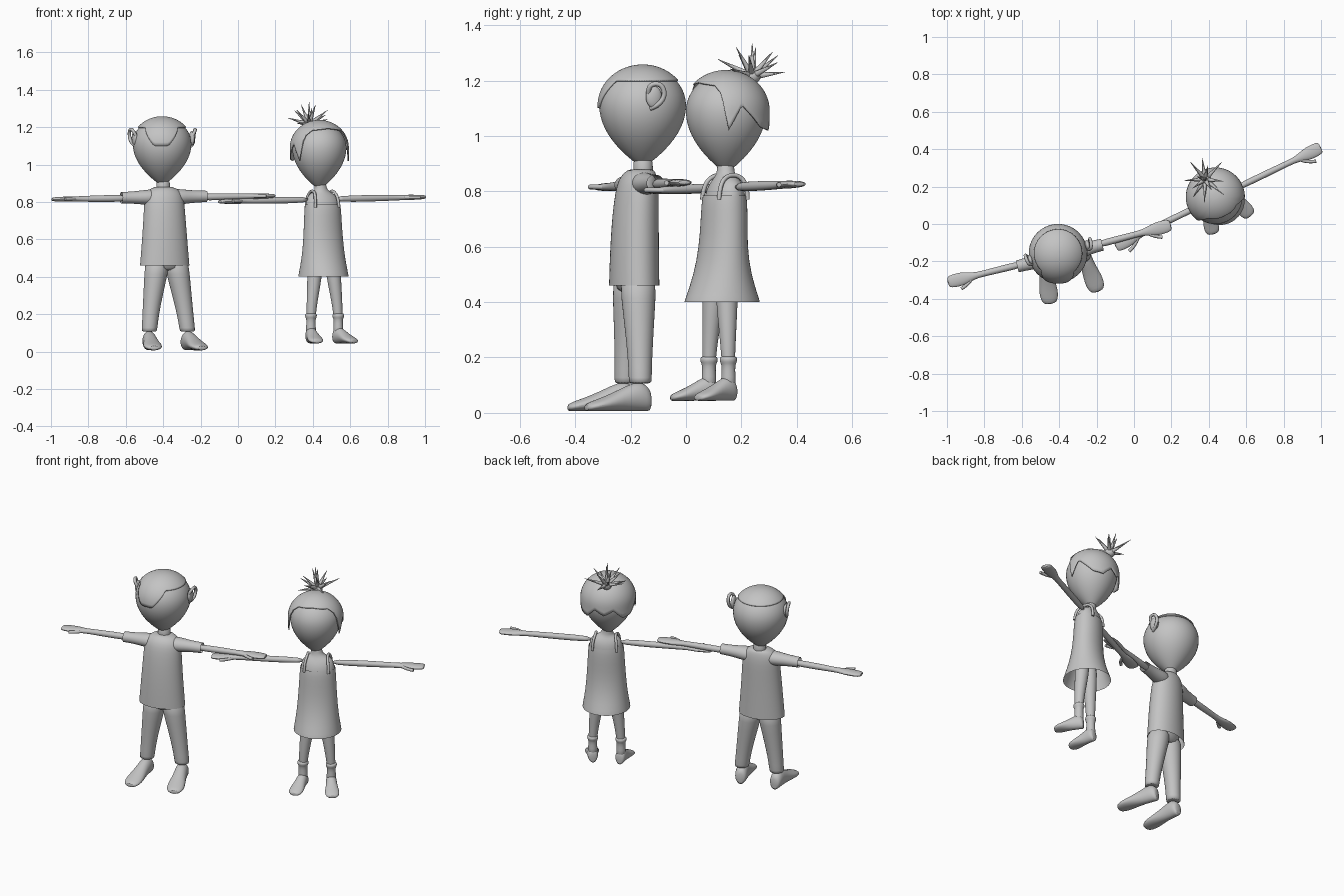
import bpy, bmesh, math, random
from mathutils import Matrix, Vector

if "Cube" in bpy.data.objects:
    bpy.data.objects.remove(bpy.data.objects["Cube"])

random.seed(4)
grey = bpy.data.materials.new("plain_grey")
grey.diffuse_color = (0.55, 0.55, 0.55, 1)
grey.use_nodes = True
grey.node_tree.nodes["Principled BSDF"].inputs["Base Color"].default_value = grey.diffuse_color
frame = Matrix()          # placement of the figure being built


def finish(name, bm, local=Matrix(), subsurf=0, angle=50):
    bmesh.ops.recalc_face_normals(bm, faces=bm.faces)
    me = bpy.data.meshes.new(name)
    bm.to_mesh(me)
    bm.free()
    ob = bpy.data.objects.new(name, me)
    bpy.context.collection.objects.link(ob)
    me.materials.append(grey)
    ob.matrix_world = frame @ local
    if subsurf:
        ob.modifiers.new("smooth", 'SUBSURF').levels = subsurf
        ob.modifiers["smooth"].render_levels = subsurf
    bpy.context.view_layer.objects.active = ob
    ob.select_set(True)
    bpy.ops.object.shade_smooth_by_angle(angle=math.radians(angle))
    ob.select_set(False)
    return ob


def bridge(bm, rings, closed=True):
    for p, q in zip(rings, rings[1:]):
        n = len(p)
        for i in range(n if closed else n - 1):
            j = (i + 1) % n
            bm.faces.new((p[i], p[j], q[j], q[i]))


def loft(name, axis, rows, n=16, caps=(True, True), local=Matrix(), subsurf=1):
    """Ellipse rings along an axis; row = (t, centre a, centre b, radius a, radius b)."""
    bm = bmesh.new()
    rings = []
    for t, a, b, ra, rb in rows:
        ring = []
        for i in range(n):
            w = math.tau * i / n
            u, v = a + ra * math.cos(w), b + rb * math.sin(w)
            ring.append(bm.verts.new({'x': (t, u, v), 'y': (u, t, v), 'z': (u, v, t)}[axis]))
        rings.append(ring)
    bridge(bm, rings)
    for cap, ring in zip(caps, (rings[0], rings[-1])):
        if cap:
            bm.faces.new(ring)
    return finish(name, bm, local, subsurf)


def tube(name, pts, radius, n=8, local=Matrix()):
    cu = bpy.data.curves.new(name, 'CURVE')
    cu.dimensions = '3D'
    cu.bevel_depth, cu.bevel_resolution, cu.use_fill_caps = radius, 2, True
    sp = cu.splines.new('NURBS')
    sp.points.add(len(pts) - 1)
    for p, co in zip(sp.points, pts):
        p.co = (*co, 1)
    sp.use_endpoint_u, sp.order_u = True, 3
    cu.materials.append(grey)
    ob = bpy.data.objects.new(name, cu)
    bpy.context.collection.objects.link(ob)
    ob.matrix_world = frame @ local


def ball(name, centre, size, local=Matrix()):
    bm = bmesh.new()
    bmesh.ops.create_uvsphere(bm, u_segments=20, v_segments=12, radius=1)
    bmesh.ops.transform(bm, matrix=Matrix.Translation(centre) @ local @ Matrix.Diagonal((*size, 1)), verts=bm.verts)
    finish(name, bm)


# head outline: round above the widest height, tapering to the neck below
def head_radius(z, R, mid, top, low):
    if z >= mid:
        return R * math.sqrt(max(0, 1 - ((z - mid) / (top - mid)) ** 2))
    return R * max(0, 1 - ((mid - z) / (mid - low)) ** 2) ** 0.95


def head(name, R, mid, top, low, cx, cy):
    rows = []
    for i in range(1, 28):
        z = low + (top - low) * (1 - math.cos(math.pi * i / 28)) / 2
        r = head_radius(z, R, mid, top, low)
        rows.append((z, cx, cy, r, r))
    loft(name, 'z', rows, 36, subsurf=0)


def hair(name, border, R, mid, top, cx, cy, n=90, steps=16):
    """Shell over the head, cut at border(angle from the front); locks hang straight."""
    bm = bmesh.new()
    rings = []
    for k in range(1, steps + 1):
        ring = []
        for i in range(n):
            a = -180 + 360 * i / n
            z = top - (top - border(a)) * (k / steps) ** 2
            r = head_radius(max(z, mid), R, mid, top, 0)
            w = math.radians(a)
            ring.append(bm.verts.new((cx + r * math.sin(w), cy - r * math.cos(w), z)))
        rings.append(ring)
    bridge(bm, rings)
    bm.faces.new(rings[0])
    ob = finish(name, bm)
    ob.modifiers.new("thickness", 'SOLIDIFY').thickness = 0.006


def limbs(who, arm_start, z, tilt, arm_r, reach, foot_spec, leg_rows, arm_y):
    for s, side in ((-1, "left"), (1, "right")):
        # arm with flat hand
        prof = [(arm_start, arm_r, arm_r), (0.3, arm_r, arm_r), (0.43, arm_r * .85, arm_r * .85),
                (0.47, .018, .014), (0.52, .034, .015), (0.56, .037, .013), (0.60, .034, .012), (reach, .025, .008)]
        loft(f"{who}_{side}_arm", 'x', [(s * x, arm_y * (1 - x), z + tilt * s * x, a, b) for x, a, b in prof])
        # thumb
        tube(f"{who}_{side}_thumb", [(s * .48, -.01, z + tilt * s * .5), (s * .51, -.042, z + tilt * s * .5),
                                     (s * .555, -.055, z + tilt * s * .5)], .009)
        # leg and foot
        loft(f"{who}_{side}_leg", 'z', [(h, s * x + dx, y, r, r) for h, x, dx, y, r in leg_rows])
        x, dx, y, lift, ls, hs, splay = foot_spec
        foot = [(.042, .022, .07), (.03, .034, .09), (0, .038, .112), (-.05, .038, .093), (-.10, .045, .068),
                (-.15, .052, .048), (-.19, .045, .034), (-.21, .025, .024)]
        m = Matrix.Translation((s * x + dx, y, lift)) @ Matrix.Rotation(math.radians(s * splay), 4, 'Z')
        loft(f"{who}_{side}_foot", 'y', [(t * ls, 0, h * hs / 2, w * (ls + .15 if ls < 1 else 1), h * hs / 2)
                                         for t, w, h in foot], local=m)


# ---------- boy ----------
frame = Matrix.Translation((-0.40, -0.155, 0)) @ Matrix.Rotation(math.radians(14.4), 4, 'Z')
head("boy_head", .157, 1.11, 1.252, .885, -.006, 0)
hair("boy_hair", lambda a: 1.2 - .1 * min(1, 1.5 * max(0, 1 - abs(a + 16) / 42)), .163, 1.11, 1.258, -.006, 0)
loft("boy_neck", 'z', [(.84, 0, 0, .045, .04), (.88, 0, 0, .036, .035), (.93, 0, 0, .038, .038)])
for s, side in ((-1, "left"), (1, "right")):
    # ears: inner pad and curved rim
    ball(f"boy_{side}_ear", (s * .158, 0, 1.14), (.014, .03, .04))
    tube(f"boy_{side}_ear_rim", [(s * .155, -.02, 1.15), (s * .172, -.025, 1.185), (s * .18, .02, 1.19),
                                 (s * .178, .038, 1.15), (s * .17, .015, 1.11), (s * .152, -.012, 1.10)], .009)
    # sleeves
    loft(f"boy_{side}_sleeve", 'x', [(s * x, -.014, .826 + .015 * s * x, a, b) for x, a, b in
         ((.03, .05, .045), (.09, .05, .042), (.14, .039, .036), (.19, .034, .032), (.235, .033, .031))],
         caps=(True, False))
loft("boy_shirt", 'z', [(.46, 0, -.033, .136, .088), (.47, 0, -.033, .135, .088), (.6, 0, -.032, .124, .086),
                        (.72, 0, -.028, .115, .082), (.80, 0, -.022, .11, .077), (.845, 0, -.018, .102, .068),
                        (.868, 0, -.012, .078, .055), (.882, 0, -.006, .05, .043)], 24, (False, True))
loft("boy_trouser_top", 'z', [(.43, .01, -.035, .07, .05), (.46, .01, -.035, .115, .075), (.6, 0, -.03, .1, .07)])
limbs("boy", .2, .823, .015, .019, .617, (.107, .018, -.045, .006, 1, 1, 7),
      [(.5, .05, .01, -.035, .068), (.42, .06, .012, -.036, .064), (.3, .08, .014, -.038, .053),
       (.2, .095, .016, -.04, .045), (.115, .105, .018, -.042, .042), (.105, .105, .018, -.042, .042)], -.01)

# ---------- girl ----------
frame = Matrix.Translation((0.45, 0.145, 0)) @ Matrix.Rotation(math.radians(25.7), 4, 'Z')
HX, HY = -.014, .006
head("girl_head", .145, 1.09, 1.225, .865, HX, HY)
edge = [(0, 1.19), (45, 1.18), (58, 1.15), (68, 1.02), (86, 1.11), (118, 1.03), (140, 1.02), (160, 1.07), (180, 1.04)]


def girl_edge(a):
    a = abs(a)
    for (a0, z0), (a1, z1) in zip(edge, edge[1:]):
        if a <= a1:
            return z0 + (z1 - z0) * (a - a0) / (a1 - a0)
    return edge[-1][1]


hair("girl_hair", girl_edge, .152, 1.09, 1.232, HX, HY)
# spiky tuft
tuft = Vector((-.022, .115, 1.215))
ball("girl_hair_bun", tuft, (.03, .03, .028))
for i in range(13):
    w = i * 2.4
    up = 1 - .95 * i / 12
    d = Vector((math.cos(w) * math.sqrt(1 - up * up), math.sin(w) * math.sqrt(1 - up * up), up)).normalized()
    size = random.uniform(.11, .145)
    bm = bmesh.new()
    bmesh.ops.create_cone(bm, cap_ends=True, segments=8, radius1=.014, radius2=.001, depth=size)
    finish(f"girl_hair_spike_{i}", bm, Matrix.Translation(tuft + d * size / 2) @ d.to_track_quat('Z', 'Y').to_matrix().to_4x4())
# neck and shoulders
loft("girl_body", 'z', [(.65, 0, -.008, .098, .07), (.76, 0, -.006, .098, .072), (.81, 0, -.002, .094, .062),
                        (.838, 0, 0, .078, .047), (.855, -.004, 0, .042, .036), (.875, -.008, .002, .03, .03),
                        (.92, -.012, .004, .032, .032)], 24)
loft("girl_dress", 'z', [(.4, 0, -.016, .136, .138), (.41, 0, -.016, .135, .136), (.5, 0, -.015, .12, .1),
                         (.6, 0, -.012, .112, .082), (.7, 0, -.008, .106, .08), (.76, 0, -.007, .103, .078),
                         (.785, 0, -.006, .1, .073)], 24, (False, False))
for s, side in ((-1, "left"), (1, "right")):
    # straps
    tube(f"girl_{side}_strap", [(s * .07, -.062, .77), (s * .068, -.058, .82), (s * .058, -.025, .858),
                                (s * .058, .025, .858), (s * .068, .052, .82), (s * .07, .052, .77)], .008)
    # boot shaft with rolled rim
    loft(f"girl_{side}_boot", 'z', [(z, s * .081, -.03, r, r) for z, r in
         ((.09, .03), (.13, .026), (.175, .024), (.183, .032), (.198, .033), (.206, .026))])
limbs("girl", .06, .814, .02, .018, .61, (.081, 0, -.03, .043, .68, .85, 12),
      [(.55, .045, 0, -.02, .045), (.4, .056, 0, -.024, .04), (.3, .07, 0, -.028, .032),
       (.2, .08, 0, -.03, .025), (.13, .081, 0, -.03, .022)], 0)
